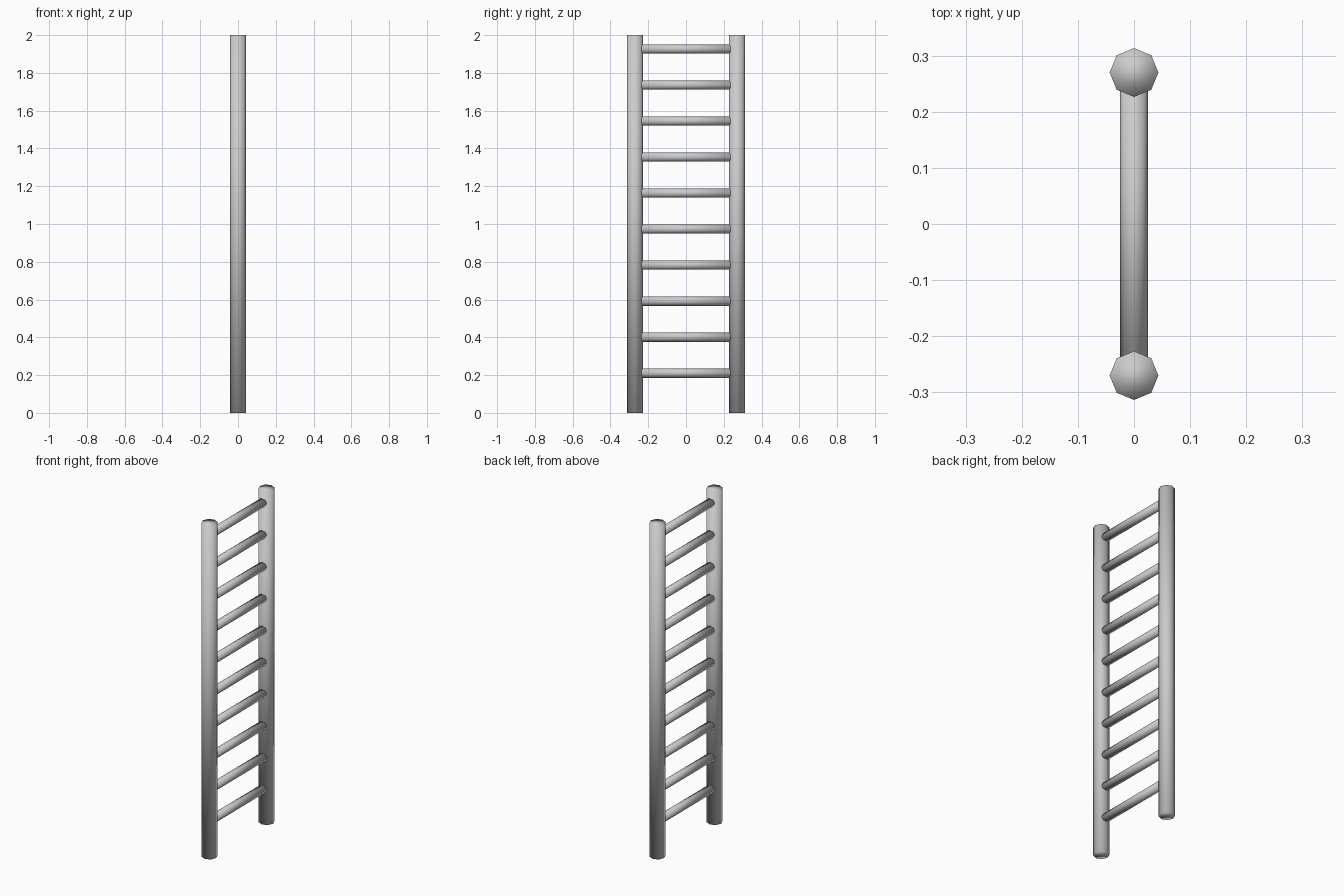
import bpy, math

if "Cube" in bpy.data.objects:
    bpy.data.objects.remove(bpy.data.objects["Cube"])

def pole(name, radius, length, location, rotation=(0, 0, 0)):
    bpy.ops.mesh.primitive_cylinder_add(vertices=8, radius=radius, depth=length,
                                        location=location, rotation=rotation)
    obj = bpy.context.object
    obj.name = name
    bpy.ops.object.shade_smooth()
    return obj

# Two upright side rails
for side, label in ((-1, "left"), (1, "right")):
    pole(f"{label}_rail", 0.0435, 2.0, (0, side * 0.27, 1.0))

# Ten evenly spaced rungs, ends sunk into the rails
for i in range(10):
    pole(f"rung_{i + 1}", 0.025, 0.52, (0, 0, 0.211 + i * 0.1906),
         (math.pi / 2, 0, 0))
